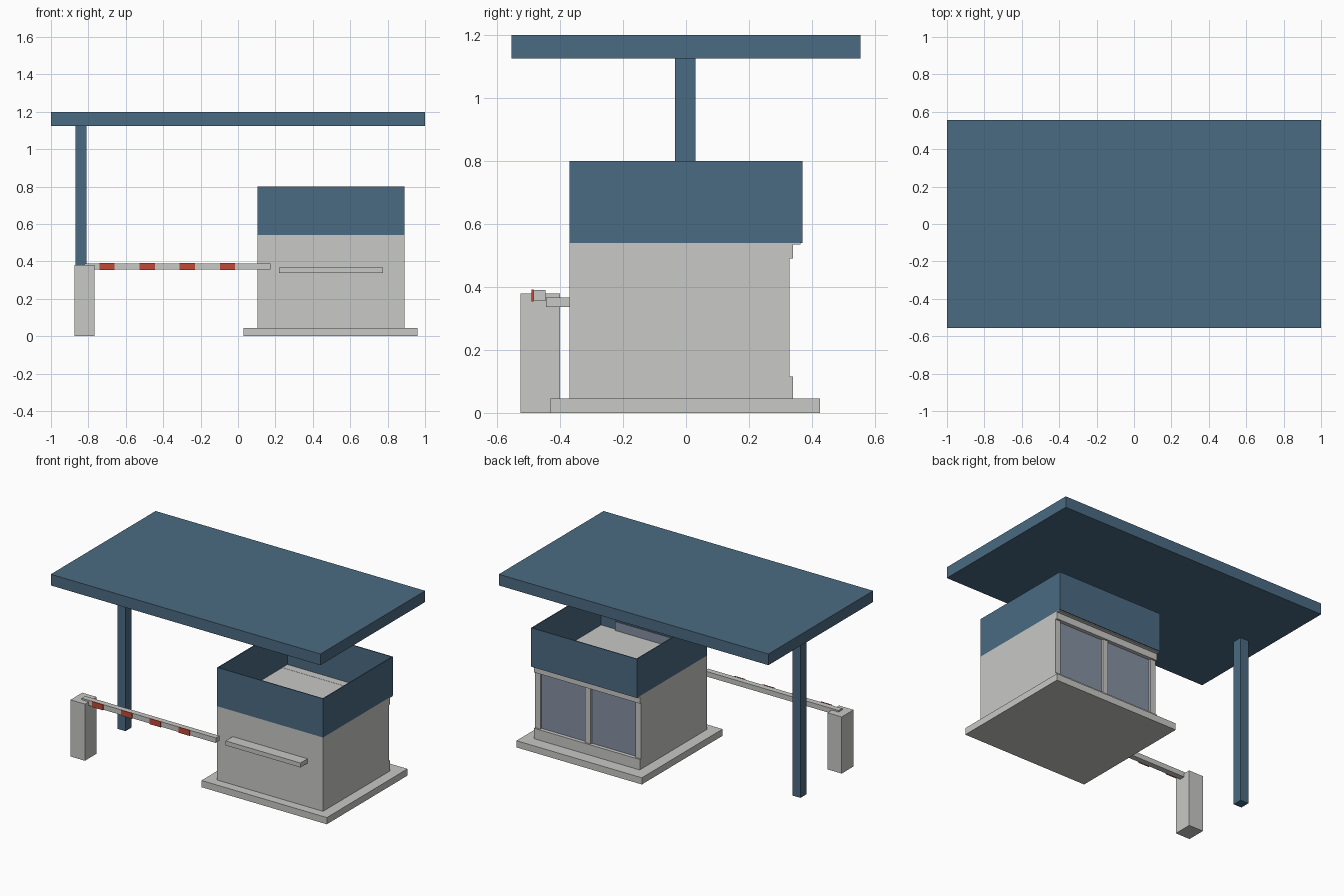
import bpy
import bmesh

cube = bpy.data.objects.get("Cube")
if cube:
    bpy.data.objects.remove(cube, do_unlink=True)


def material(name, rgb):
    m = bpy.data.materials.new(name)
    m.use_nodes = True
    color = (*rgb, 1.0)
    m.diffuse_color = color
    m.node_tree.nodes["Principled BSDF"].inputs["Base Color"].default_value = color
    return m


blue = material("steel_blue", (0.07, 0.145, 0.223))
grey = material("light_grey", (0.58, 0.58, 0.565))
red = material("stripe_red", (0.51, 0.07, 0.04))
glass = material("window_glass", (0.235, 0.285, 0.36))


def box(name, mat, x, y, z):
    """Box spanning the given (min, max) range on each axis."""
    bm = bmesh.new()
    bmesh.ops.create_cube(bm, size=1)
    for v in bm.verts:
        v.co = [r[0] if c < 0 else r[1] for c, r in zip(v.co, (x, y, z))]
    mesh = bpy.data.meshes.new(name)
    bm.to_mesh(mesh)
    bm.free()
    mesh.materials.append(mat)
    ob = bpy.data.objects.new(name, mesh)
    bpy.context.collection.objects.link(ob)
    return ob


# Canopy and its column
box("canopy", blue, (-1, 1), (-0.555, 0.555), (1.125, 1.2))
box("canopy_column", blue, (-0.87, -0.81), (-0.035, 0.03), (0, 1.125))

# Booth plinth, solid body and back window frame
left, right = 0.105, 0.89
box("plinth", grey, (0.03, 0.96), (-0.43, 0.425), (0, 0.045))
box("booth_body", grey, (left, right), (-0.37, 0.31), (0.045, 0.54))
box("back_sill", grey, (left, right), (0.31, 0.34), (0.045, 0.115))
box("back_lintel", grey, (left, right), (0.31, 0.34), (0.49, 0.54))
for i, (a, b) in enumerate([(left, 0.145), (0.478, 0.518), (0.85, right)]):
    box(f"window_post_{i + 1}", grey, (a, b), (0.31, 0.328), (0.115, 0.49))
for i, (a, b) in enumerate([(0.145, 0.478), (0.518, 0.85)]):
    box(f"window_pane_{i + 1}", glass, (a, b), (0.308, 0.315), (0.115, 0.49))

# Open parapet around the flat roof
wall, span = 0.006, (0.54, 0.8)
box("parapet_front", blue, (left, right), (-0.37, -0.37 + wall), span)
box("parapet_back", blue, (left, right), (0.37 - wall, 0.37), span)
box("parapet_right", blue, (left, left + wall), (-0.364, 0.364), span)
box("parapet_left", blue, (right - wall, right), (-0.364, 0.364), span)
box("roof_back_strip", grey, (left, right), (0.31, 0.364), (0.535, 0.541))
box("front_pane", glass, (0.22, 0.77), (-0.355, -0.348), (0.5, 0.6))

# Front counter
box("counter_shelf", grey, (0.22, 0.775), (-0.445, -0.37), (0.337, 0.367))

# Barrier post, arm and red stripes
box("barrier_post", grey, (-0.875, -0.768), (-0.525, -0.4), (0, 0.38))
box("barrier_arm", grey, (-0.82, 0.175), (-0.485, -0.447), (0.356, 0.39))
for i in range(4):
    x = -0.7 + 0.2145 * i
    box(f"arm_stripe_{i + 1}", red, (x - 0.041, x + 0.041), (-0.49, -0.484), (0.354, 0.392))
